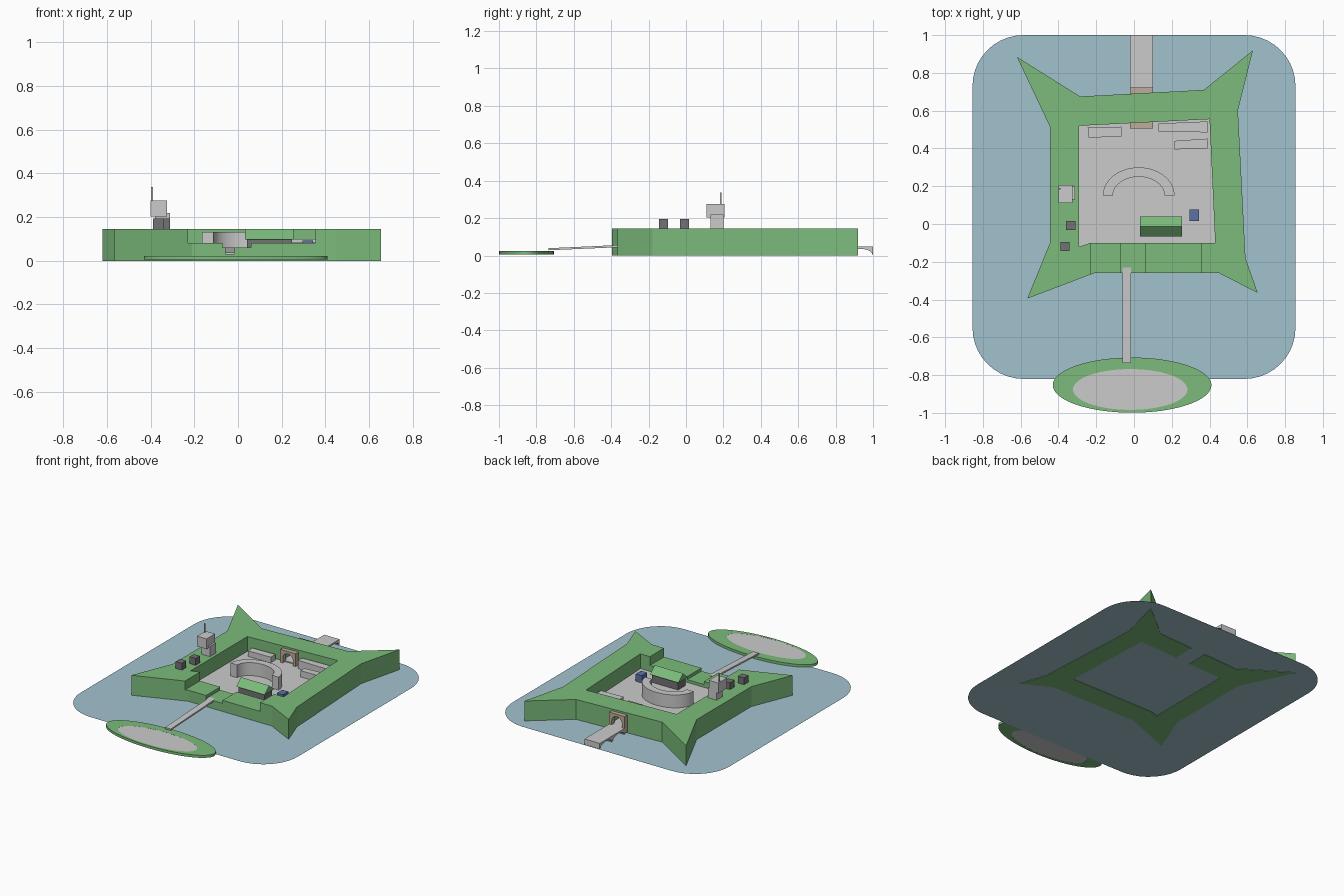
import bpy, bmesh
from math import sin, cos, pi

if "Cube" in bpy.data.objects:
    bpy.data.objects.remove(bpy.data.objects["Cube"])


def material(name, r, g, b):
    m = bpy.data.materials.new(name)
    m.diffuse_color = (r, g, b, 1)
    m.use_nodes = True
    m.node_tree.nodes["Principled BSDF"].inputs["Base Color"].default_value = m.diffuse_color
    return m


GRASS = material("grass", 0.2, 0.5, 0.2)
WATER = material("water", 0.36, 0.54, 0.62)
STONE = material("sandstone", 0.52, 0.42, 0.32)
DARK = material("dark_grey", 0.17, 0.17, 0.18)
BLUE = material("blue", 0.1, 0.17, 0.38)


def prism(name, pts, a, b=None, mat=None, plane="xy"):
    """Extrude a 2D outline from a to b across its plane; flat face if b is None."""
    place = {"xy": lambda u, v, w: (u, v, w),
             "xz": lambda u, v, w: (u, w, v),
             "yz": lambda u, v, w: (w, u, v)}[plane]
    bm = bmesh.new()
    low = [bm.verts.new(place(u, v, a)) for u, v in pts]
    bm.faces.new(low)
    if b is not None:
        high = [bm.verts.new(place(u, v, b)) for u, v in pts]
        bm.faces.new(high[::-1])
        for i in range(len(pts)):
            j = (i + 1) % len(pts)
            bm.faces.new((low[i], low[j], high[j], high[i]))
        bmesh.ops.recalc_face_normals(bm, faces=bm.faces)
    mesh = bpy.data.meshes.new(name)
    bm.to_mesh(mesh)
    bm.free()
    ob = bpy.data.objects.new(name, mesh)
    bpy.context.collection.objects.link(ob)
    if mat:
        mesh.materials.append(mat)
    return ob


def rect(x0, x1, y0, y1):
    return [(x0, y0), (x1, y0), (x1, y1), (x0, y1)]


def box(name, x0, x1, y0, y1, z0, z1, mat=None):
    return prism(name, rect(x0, x1, y0, y1), z0, z1, mat)


def arc(cx, cy, rx, ry, a0, a1, n):
    """Points on an elliptical arc, angles in units of pi."""
    return [(cx + rx * cos(pi * (a0 + (a1 - a0) * i / n)),
             cy + ry * sin(pi * (a0 + (a1 - a0) * i / n))) for i in range(n + 1)]


def cut(ob, *cutters):
    for c in cutters:
        c.hide_render = True
        mod = ob.modifiers.new("cut", "BOOLEAN")
        mod.operation, mod.solver, mod.object = "DIFFERENCE", "EXACT", c
        bpy.context.view_layer.objects.active = ob
        bpy.ops.object.modifier_apply(modifier=mod.name)
        bpy.data.objects.remove(c)


def smooth(ob):
    bpy.ops.object.select_all(action="DESELECT")
    ob.select_set(True)
    bpy.context.view_layer.objects.active = ob
    bpy.ops.object.shade_smooth_by_angle(angle=0.6)


# Moat
R = 0.27
moat = []
for i, (sx, cy) in enumerate([(1, 1 - R), (-1, 1 - R), (-1, R - 0.82), (1, R - 0.82)]):
    moat += arc(sx * (0.855 - R), cy, R, R, i / 2, i / 2 + 0.5, 10)
prism("moat", moat, 0.003, mat=WATER)

# Star-shaped rampart with courtyard, front notches and back gate tunnel
star = [(-0.62, 0.885), (-0.445, 0.515), (-0.445, -0.10), (-0.565, -0.395),
        (-0.21, -0.26), (0.45, -0.26), (0.655, -0.365), (0.59, -0.18),
        (0.55, 0.60), (0.63, 0.92), (0.37, 0.71), (-0.285, 0.675)]
yard = [(-0.29, 0.52), (-0.29, -0.12), (-0.23, -0.10), (0.43, -0.10), (0.40, 0.555)]
rampart = prism("rampart", star, 0, 0.145, GRASS)
cut(rampart,
    prism("yard_cutter", yard, -0.1, 0.3),
    box("notch_cutter", -0.23, 0.355, -0.5, 0, 0.082, 0.3),
    box("gate_notch_cutter", -0.07, 0.06, -0.5, 0, 0.06, 0.3),
    box("tunnel_cutter", -0.02, 0.10, 0.45, 0.8, -0.1, 0.128))
prism("courtyard_floor", yard, 0.04)

# Arched stone portals at both ends of the tunnel
portal = [(-0.02, 0.01), (-0.02, 0.132), (0.10, 0.132), (0.10, 0.01), (0.08, 0.01)]
portal += arc(0.04, 0.075, 0.04, 0.04, 0, 1, 14) + [(0.0, 0.01)]
prism("inner_portal", portal, 0.505, 0.54, STONE, "xz")
prism("outer_portal", portal, 0.69, 0.722, STONE, "xz")

# Back bridge on two arches
side = [(1.0, 0.047), (0.53, 0.047), (0.53, 0.036), (0.70, 0.036), (0.715, 0.005)]
for c in (0.79, 0.93):
    side += arc(c, 0.005, 0.066, 0.031, 1, 0, 12)
side.append((1.0, 0.005))
prism("back_bridge", side, -0.02, 0.10, plane="yz")

# Front footbridge
prism("front_bridge", [(-0.735, 0.028), (-0.735, 0.039), (-0.23, 0.062), (-0.23, 0.05)],
      -0.06, -0.015, plane="yz")

# Oval island with paved centre
island = prism("island", arc(-0.01, -0.853, 0.42, 0.146, 0, 2, 64)[:-1], 0.005, 0.023, GRASS)
paving = arc(-0.02, -0.876, 0.303, 0.108, 0, 2, 64)[:-1]
cut(island, prism("paving_cutter", paving, -0.1, 0.1))
smooth(island)
prism("island_paving", paving, 0.006, 0.0225)

# Curved building
crescent = arc(0.025, 0.15, 0.19, 0.15, 0, 1, 28) + arc(0.025, 0.15, 0.137, 0.10, 1, 0, 28)
smooth(prism("curved_building", crescent, 0.04, 0.132))

# House with gabled green roof
box("house_walls", 0.042, 0.248, -0.055, 0.03, 0.04, 0.10, DARK)
prism("house_roof", [(-0.065, 0.098), (0.04, 0.098), (-0.0125, 0.145)],
      0.032, 0.255, GRASS, "yz")

# Low buildings along the back wall
prism("barrack_left", [(-0.24, 0.457), (-0.065, 0.463), (-0.065, 0.515), (-0.245, 0.51)],
      0.04, 0.08)
prism("barrack_right", [(0.13, 0.49), (0.39, 0.485), (0.39, 0.543), (0.13, 0.532)],
      0.04, 0.10)
prism("barrack_middle", [(0.215, 0.395), (0.39, 0.40), (0.39, 0.452), (0.215, 0.44)],
      0.04, 0.085)
box("blue_hut", 0.295, 0.343, 0.016, 0.076, 0.04, 0.092, BLUE)

# Lookout tower and mast on the left rampart
box("tower_base", -0.38, -0.312, 0.13, 0.20, 0.145, 0.218)
box("tower_top", -0.40, -0.325, 0.11, 0.206, 0.202, 0.275)
box("tower_mast", -0.398, -0.389, 0.183, 0.191, 0.275, 0.338)

# Dark blocks on the left rampart
for i, (x, y) in enumerate([(-0.335, -0.008), (-0.366, -0.12)]):
    box(f"rampart_block_{i + 1}", x - 0.024, x + 0.024, y - 0.024, y + 0.024, 0.145, 0.194, DARK)
